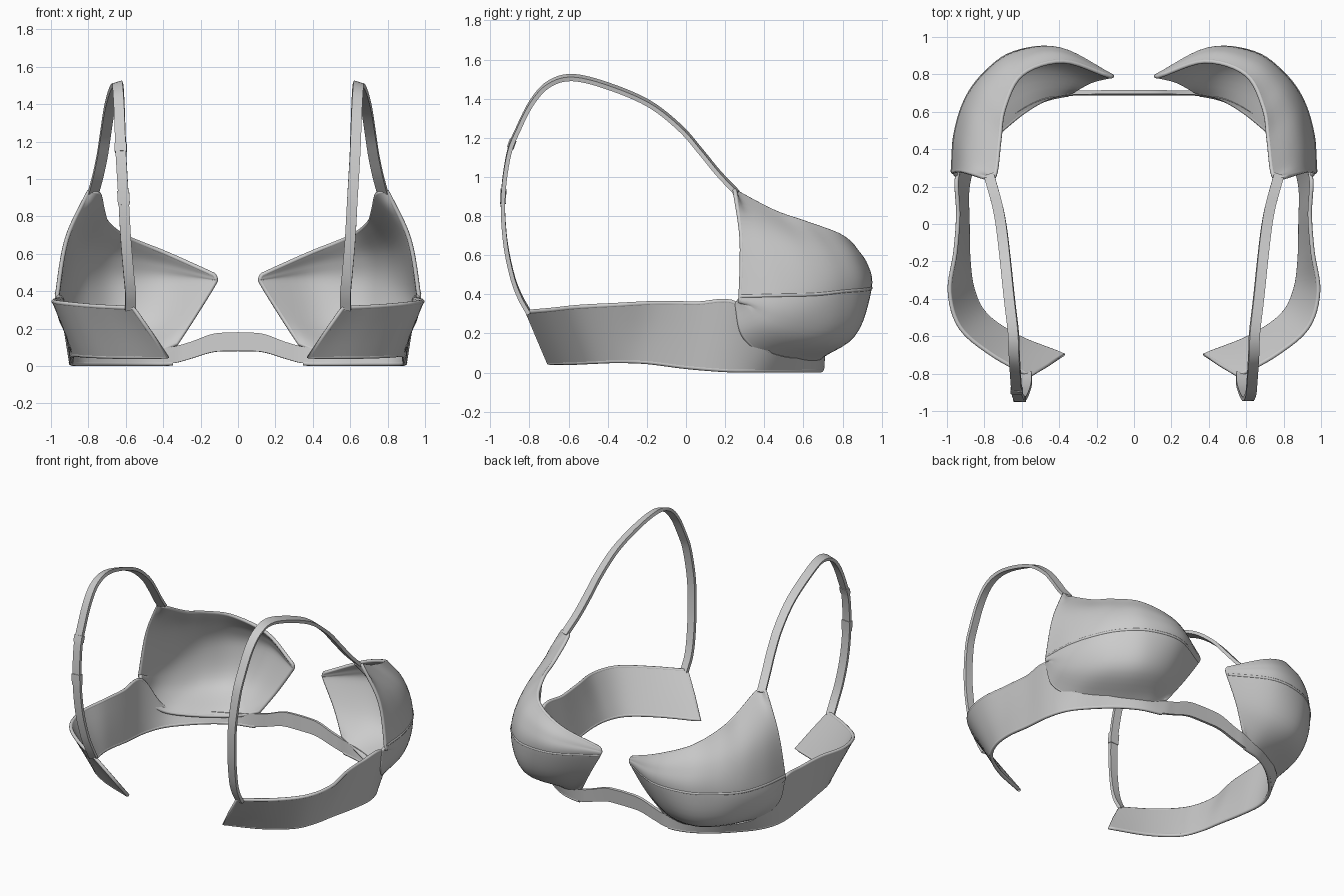
import bpy
from mathutils import Vector

if "Cube" in bpy.data.objects:
    bpy.data.objects.remove(bpy.data.objects["Cube"])

grey = bpy.data.materials.new("light_grey_fabric")
grey.diffuse_color = (0.6, 0.6, 0.6, 1)
grey.use_nodes = True
grey.node_tree.nodes["Principled BSDF"].inputs["Base Color"].default_value = grey.diffuse_color


def smooth_path(pts, n=6):
    """Smooth curve passing through all the points."""
    p = [Vector(q) for q in pts]
    p = [2 * p[0] - p[1]] + p + [2 * p[-1] - p[-2]]
    out = []
    for i in range(1, len(p) - 2):
        a, b, c, d = p[i - 1:i + 3]
        for k in range(n):
            t = k / n
            out.append(0.5 * (2 * b + (c - a) * t + (2 * a - 5 * b + 4 * c - d) * t * t
                              + (3 * b - a - 3 * c + d) * t ** 3))
    return out + [p[-2]]


def finish(ob, mirror=True, thickness=0):
    bpy.context.collection.objects.link(ob)
    ob.data.materials.append(grey)
    if mirror:
        m = ob.modifiers.new("mirror", "MIRROR")
        m.merge_threshold = 0.001
    if thickness:
        s = ob.modifiers.new("thickness", "SOLIDIFY")
        s.thickness, s.offset = thickness, 0
    return ob


def sheet(name, rows, thickness, mirror=True):
    """Smooth-shaded cloth sheet from equal-length rows of points."""
    w = len(rows[0])
    verts = [v for r in rows for v in r]
    faces = [(j * w + i, j * w + i + 1, (j + 1) * w + i + 1, (j + 1) * w + i)
             for j in range(len(rows) - 1) for i in range(w - 1)]
    me = bpy.data.meshes.new(name)
    me.from_pydata(verts, [], faces)
    ob = finish(bpy.data.objects.new(name, me), mirror, thickness)
    bpy.context.view_layer.objects.active = ob
    ob.select_set(True)
    bpy.ops.object.convert(target="MESH")
    bpy.ops.object.shade_smooth_by_angle(angle=0.9)
    ob.select_set(False)
    return ob


def piping(name, path, radius, closed=False):
    """Round cord along a path."""
    cu = bpy.data.curves.new(name, "CURVE")
    cu.dimensions = "3D"
    cu.bevel_depth, cu.bevel_resolution, cu.use_fill_caps = radius, 2, True
    sp = cu.splines.new("POLY")
    sp.points.add(len(path) - 1)
    for q, v in zip(sp.points, path):
        q.co = (*v, 1)
    sp.use_cyclic_u = closed
    return finish(bpy.data.objects.new(name, cu))


# Cups: neckline, upper bulge, seam, lower bulge, underwire (armhole to centre)
cup_rows = [
    [(.80, .25, .93), (.745, .26, .92), (.72, .45, .82), (.695, .62, .76),
     (.60, .80, .69), (.38, .87, .60), (.13, .79, .488)],
    [(.915, .285, .68), (.888, .42, .67), (.85, .59, .63), (.775, .745, .60),
     (.64, .872, .575), (.40, .917, .535), (.12, .79, .468)],
    [(.965, .28, .39), (.95, .48, .395), (.895, .66, .40), (.795, .80, .415),
     (.64, .91, .425), (.40, .93, .435), (.13, .79, .437)],
    [(.96, .275, .37), (.95, .43, .265), (.885, .59, .21), (.785, .735, .185),
     (.64, .84, .185), (.445, .85, .215), (.23, .765, .275)],
    [(.95, .26, .35), (.925, .29, .20), (.85, .38, .11), (.73, .485, .075),
     (.59, .60, .06), (.46, .675, .07), (.33, .71, .12)],
]
cols = [smooth_path(c) for c in zip(*[smooth_path(r) for r in cup_rows])]
sheet("cups", cols, 0.022)
top = [c[0] for c in cols]
bottom = [c[-1] for c in cols]
piping("cup_edge_piping", top + cols[-1][3:-1] + bottom[::-1] + cols[0][-2:0:-1], 0.012, True)
centre = Vector((.5, .5, .42))
piping("cup_seam", [centre + (c[12] - centre) * 1.012 for c in cols], 0.01)

# Band: narrow centre strip, under the cups, widening into the back wings
band_top = smooth_path([
    (0, .706, .18), (.13, .706, .172), (.25, .703, .13), (.34, .70, .105), (.50, .672, .08),
    (.645, .595, .08), (.77, .495, .085), (.87, .385, .14), (.945, .26, .35), (.94, .05, .352),
    (.955, -.15, .355), (.985, -.36, .345), (.93, -.55, .335), (.77, -.69, .32), (.56, -.81, .31)])
band_low = smooth_path([
    (0, .698, .08), (.13, .698, .075), (.25, .697, .04), (.35, .693, .015), (.49, .66, .012),
    (.625, .58, .012), (.75, .465, .012), (.845, .345, .012), (.89, .20, .014), (.89, 0, .03),
    (.885, -.20, .055), (.86, -.36, .06), (.79, -.49, .055), (.62, -.605, .05), (.38, -.70, .05)])
sheet("band", [[a.lerp(b, k / 4) for a, b in zip(band_top, band_low)] for k in range(5)], 0.02)
piping("band_edge_piping", band_top[40:] + [band_top[-1].lerp(band_low[-1], .5)]
       + band_low[:17:-1], 0.012)

# Shoulder straps: flat ribbon from cup apex over the shoulder to the wing
strap = smooth_path([
    (.775, .26, .92), (.748, .165, 1.02), (.725, .075, 1.13), (.707, -.03, 1.25),
    (.688, -.19, 1.375), (.666, -.40, 1.465), (.645, -.58, 1.508), (.64, -.70, 1.475),
    (.635, -.785, 1.385), (.63, -.855, 1.25), (.625, -.905, 1.12), (.612, -.935, .90),
    (.60, -.925, .68), (.585, -.89, .50), (.575, -.85, .39), (.575, -.80, .30)])


def ribbon(path, width):
    left, right = [], []
    for i, p in enumerate(path):
        t = (path[min(i + 1, len(path) - 1)] - path[max(i - 1, 0)]).normalized()
        across = Vector((1, 0, -0.3 if p.x > 0 else 0.3))  # slopes with the shoulder
        side = (across - t * across.dot(t)).normalized() * width / 2
        left.append(p - side)
        right.append(p + side)
    return [left, right]


sheet("shoulder_straps", ribbon(strap, 0.056), 0.022)

# Strap adjusters, on one strap only
for name, i in (("upper_adjuster", 57), ("lower_adjuster", 65)):
    path = [Vector((-p.x, p.y, p.z)) for p in strap[i:i + 3]]
    sheet(name, ribbon(path, 0.064), 0.03, mirror=False)
